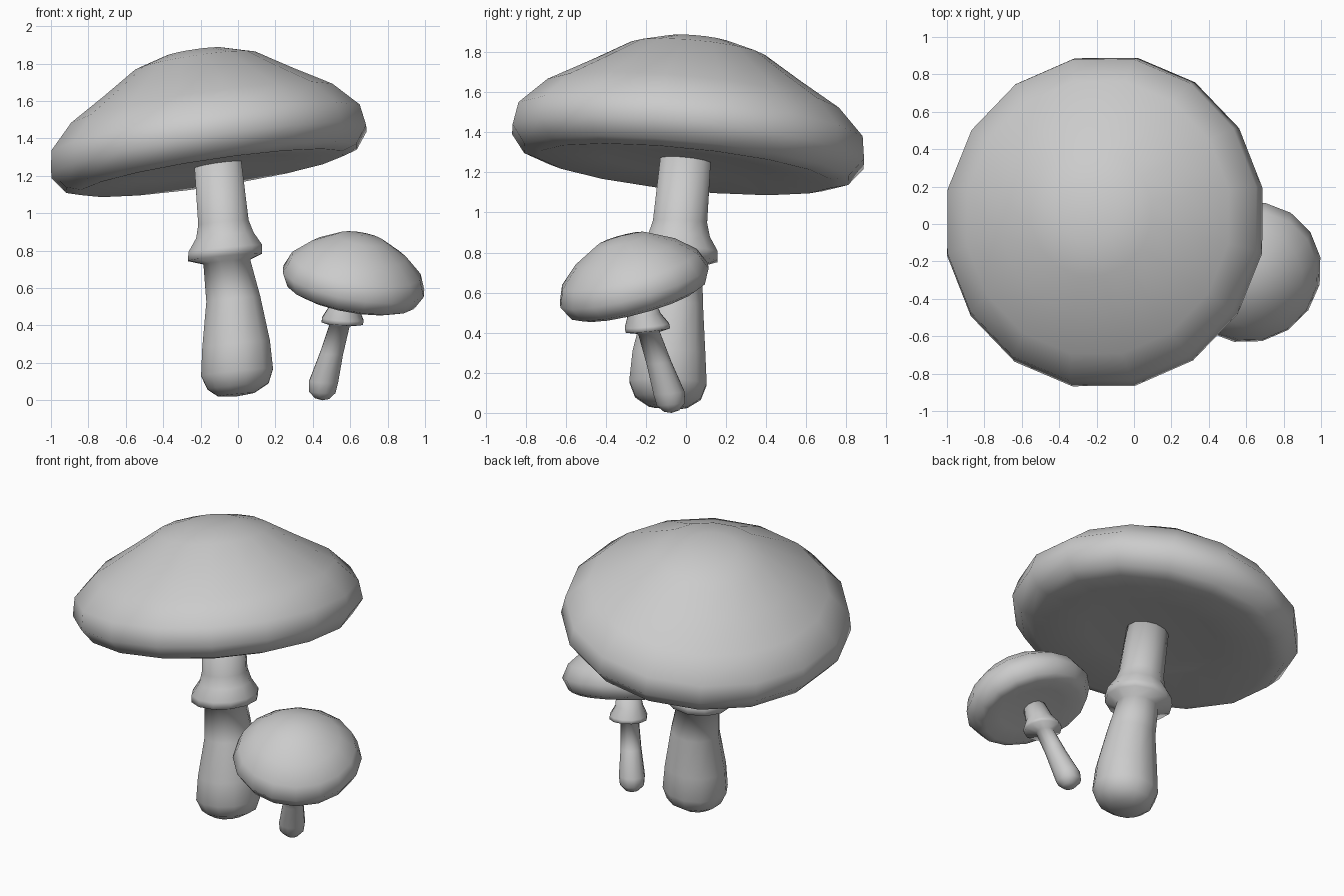
import bpy, bmesh, math
from mathutils import Vector

cube = bpy.data.objects.get("Cube")
if cube:
    bpy.data.objects.remove(cube, do_unlink=True)

grey = bpy.data.materials.new("plain_grey")
grey.use_nodes = True
colour = (0.6, 0.6, 0.6, 1)
grey.diffuse_color = colour
grey.node_tree.nodes["Principled BSDF"].inputs["Base Color"].default_value = colour


def loft(name, rings, axis, sides, stretch=1.0):
    """Skin rings of (centre, radius) facing along axis; zero radius makes a pole."""
    bm = bmesh.new()
    turn = Vector((0, 0, 1)).rotation_difference(Vector(axis))
    loops = []
    for centre, radius in rings:
        count = sides if radius else 1
        loop = []
        for i in range(count):
            a = math.tau * (i + 0.5) / sides
            offset = Vector((radius * math.cos(a), radius * stretch * math.sin(a), 0))
            loop.append(bm.verts.new(Vector(centre) + turn @ offset))
        loops.append(loop)
    for low, high in zip(loops, loops[1:]):
        for i in range(sides):
            j = (i + 1) % sides
            if len(low) == 1:
                bm.faces.new((low[0], high[j], high[i]))
            elif len(high) == 1:
                bm.faces.new((low[i], low[j], high[0]))
            else:
                bm.faces.new((low[i], low[j], high[j], high[i]))
    bmesh.ops.recalc_face_normals(bm, faces=bm.faces)
    mesh = bpy.data.meshes.new(name)
    bm.to_mesh(mesh)
    bm.free()
    mesh.materials.append(grey)
    mesh.shade_smooth()
    obj = bpy.data.objects.new(name, mesh)
    bpy.context.collection.objects.link(obj)
    return obj


def cap(name, base, axis, profile, stretch=1.0):
    """Tilted cap from a (radius, height) profile, underside centre first."""
    n = Vector(axis).normalized()
    loft(name, [(Vector(base) + n * h, r) for r, h in profile], axis, 16, stretch)


def stem(name, path, axis):
    """Leaning stem with a flared collar from (x, y, z, radius) stations."""
    loft(name, [((x, y, z), r) for x, y, z, r in path], axis, 12)


# Large mushroom
cap("large_cap", (-0.14, 0, 1.225), (-0.15, 0.1, 1),
    [(0, 0.03), (0.4, 0.02), (0.72, -0.01), (0.80, 0.015), (0.868, 0.105),
     (0.85, 0.22), (0.72, 0.355), (0.52, 0.475), (0.33, 0.595),
     (0.16, 0.645), (0, 0.655)], 1.035)
stem("large_stem",
     [(-0.01, -0.09, 0.02, 0), (-0.01, -0.09, 0.03, 0.10),
      (0, -0.09, 0.075, 0.17), (-0.005, -0.09, 0.15, 0.20),
      (-0.01, -0.085, 0.3, 0.188), (-0.025, -0.06, 0.54, 0.15),
      (-0.06, -0.045, 0.74, 0.13), (-0.07, -0.04, 0.765, 0.205),
      (-0.068, -0.04, 0.81, 0.205), (-0.07, -0.035, 0.88, 0.16),
      (-0.078, -0.03, 0.95, 0.14), (-0.11, 0, 1.29, 0.13), (-0.11, 0, 1.3, 0)],
     (-0.1, 0.04, 1))

# Small mushroom
cap("small_cap", (0.604, -0.238, 0.56), (0.18, -0.27, 1),
    [(0, 0.01), (0.2, 0.005), (0.30, -0.015), (0.35, 0.005), (0.39, 0.08),
     (0.355, 0.165), (0.26, 0.25), (0.13, 0.32), (0, 0.34)])
stem("small_stem",
     [(0.45, -0.072, 0, 0), (0.45, -0.072, 0.01, 0.04),
      (0.45, -0.075, 0.045, 0.074), (0.458, -0.085, 0.1, 0.08),
      (0.50, -0.135, 0.25, 0.064), (0.543, -0.185, 0.40, 0.056),
      (0.558, -0.19, 0.412, 0.115), (0.56, -0.195, 0.435, 0.115),
      (0.565, -0.21, 0.49, 0.085), (0.59, -0.23, 0.58, 0.07),
      (0.59, -0.23, 0.59, 0)],
     (0.06, -0.1, 1))
